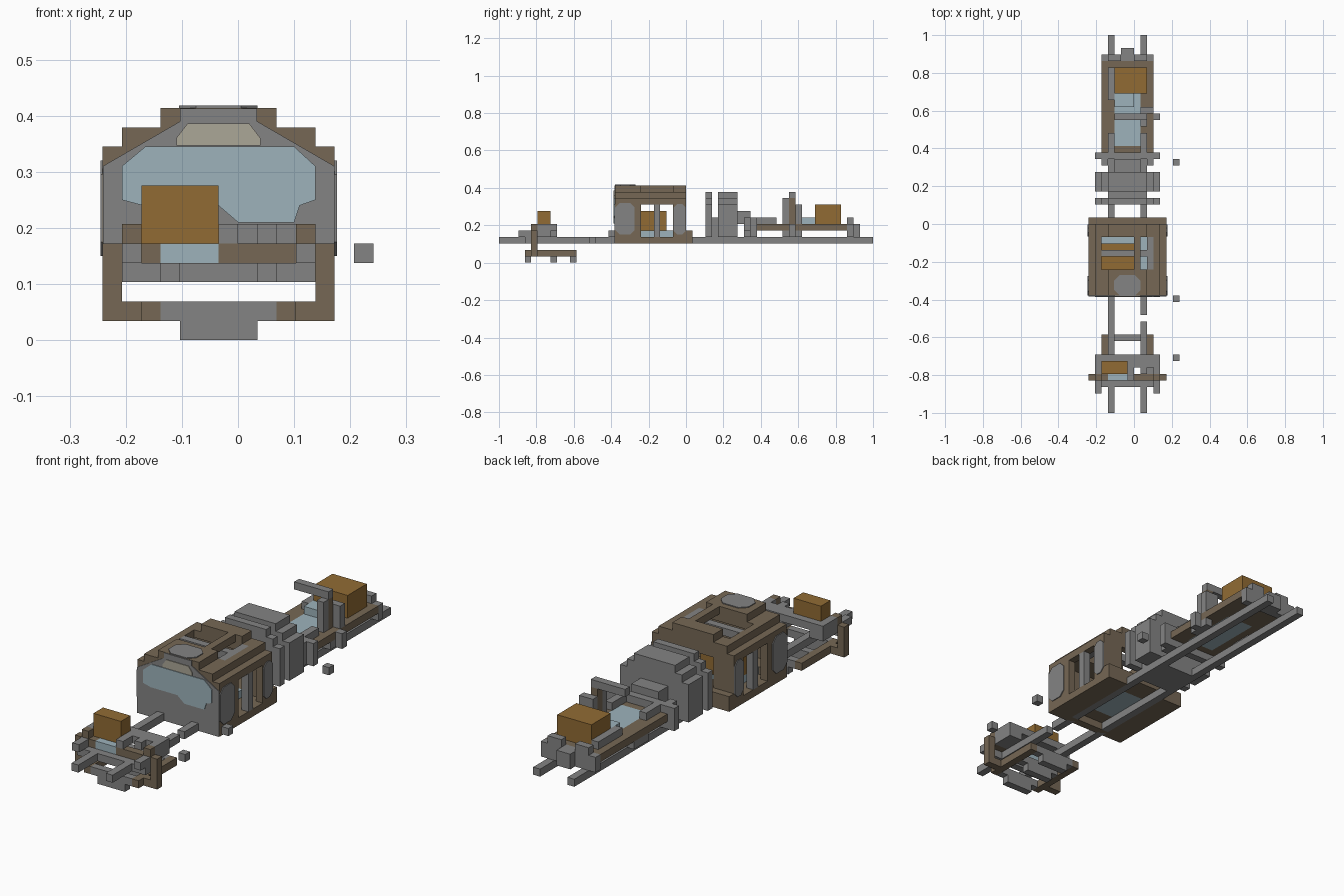
import bpy
import bmesh

if "Cube" in bpy.data.objects:
    bpy.data.objects.remove(bpy.data.objects["Cube"], do_unlink=True)

U = 1 / 29  # one block


def material(name, r, g, b):
    m = bpy.data.materials.new(name)
    m.use_nodes = True
    m.diffuse_color = (r, g, b, 1)
    m.node_tree.nodes["Principled BSDF"].inputs["Base Color"].default_value = (r, g, b, 1)
    return m


grey = material("steel grey", .23, .23, .23)
brown = material("dull brown", .18, .137, .09)
orange = material("orange brown", .285, .148, .034)
blue = material("pale glass blue", .34, .45, .5)
tan = material("pale tan", .41, .385, .31)


def finish(name, mat, bm):
    bmesh.ops.recalc_face_normals(bm, faces=bm.faces)
    mesh = bpy.data.meshes.new(name)
    bm.to_mesh(mesh)
    bm.free()
    mesh.materials.append(mat)
    obj = bpy.data.objects.new(name, mesh)
    bpy.context.collection.objects.link(obj)


def box(name, mat, xs, ys, zs, mirror=False):
    """Block between grid lines; mirror adds its twin across the body axis."""
    bm = bmesh.new()
    spans = [xs, (12 - xs[1], 12 - xs[0])] if mirror else [xs]
    for a, b in spans:
        made = bmesh.ops.create_cube(bm, size=1)["verts"]
        for v in made:
            pick = [int(c > 0) for c in v.co]
            v.co = (((a, b)[pick[0]] - 7) * U, ys[pick[1]] * U, zs[pick[2]] * U)
    finish(name, mat, bm)


def pair(name, mat, xs, ys, zs):
    box(name, mat, xs, ys, zs, mirror=True)


def plate(name, mat, axis, level, depth, points):
    """Thin painted panel on a face, outline given in the other two axes."""
    bm = bmesh.new()
    rings = []
    for offset in (0, depth):
        ring = []
        for p in points:
            co = list(p)
            co.insert(axis, level + offset)
            ring.append(bm.verts.new(co))
        bm.faces.new(ring)
        rings.append(ring)
    for i in range(len(points)):
        j = (i + 1) % len(points)
        bm.faces.new((rings[0][i], rings[0][j], rings[1][j], rings[1][i]))
    finish(name, mat, bm)


def rounded(a0, a1, b0, b1, c):
    return [(a0 + c, b0), (a1 - c, b0), (a1, b0 + c), (a1, b1 - c),
            (a1 - c, b1), (a0 + c, b1), (a0, b1 - c), (a0, b0 + c)]


# Rails, the second one broken by a short gap
box("right_rail", grey, (3, 4), (-29, 29), (3, 4))
box("left_rail_front", grey, (8, 9), (-29, -15), (3, 4))
box("left_rail_rear", grey, (8, 9), (-14, 29), (3, 4))

# Front undercarriage
for y in (-25, -21, -18):
    box("axle_block", grey, (4, 8), (y, y + 1), (0, 1))
    box("axle_bar", grey, (3, 9), (y, y + 1), (1, 2))
pair("undercarriage_beam", brown, (2, 3), (-25, -17), (1, 2))
pair("undercarriage_foot", brown, (1, 2), (-24, -23), (1, 2))
pair("undercarriage_column", brown, (0, 1), (-24, -23), (1, 5))

# Front platform
pair("bumper_end", grey, (1, 3), (-25, -24), (3, 4))
box("bumper_middle", grey, (4, 8), (-25, -24), (3, 4))
pair("bumper_block", grey, (1, 2), (-26, -24), (4, 5))
box("front_sill_right", brown, (1, 3), (-24, -23), (4, 5))
box("front_sill_glass", blue, (3, 6), (-24, -23), (4, 5))
box("front_sill_left", brown, (6, 11), (-24, -23), (4, 5))
pair("front_sill_cap", brown, (1, 2), (-24, -23), (5, 6))
box("front_sill_step", grey, (6, 7), (-24, -23), (5, 6))
box("front_deck_rear", grey, (1, 11), (-21, -20), (5, 6))
box("front_deck_edge", grey, (1, 2), (-23, -21), (5, 6))
box("front_deck_row", grey, (6, 11), (-22, -21), (5, 6))
for x in (6, 8, 10):
    box("front_deck_tooth", grey, (x, x + 1), (-23, -22), (5, 6))
pair("deck_support", grey, (1, 3), (-23, -20), (4, 5))
box("front_crate", orange, (2, 6), (-23, -21), (5, 8))

# Cabin floor and lower frame
pair("cabin_sill", brown, (0, 3), (-10, 1), (3, 4))
box("cabin_floor_front", brown, (1, 11), (-10, -8), (4, 5))
box("cabin_floor_glass", blue, (2, 9), (-8, -2), (4, 5))
box("cabin_floor_rear", brown, (3, 9), (-2, 1), (4, 5))
pair("cabin_rear_step", brown, (0, 3), (0, 1), (4, 5))
box("cabin_crate", orange, (2, 7), (-7, -3), (5, 8))

# Cabin walls with open side windows
box("cabin_front_wall", brown, (0, 12), (-11, -10), (3, 10))
pair("cabin_side_front", brown, (0, 1), (-10, -7), (4, 10))
pair("cabin_side_rear", brown, (0, 1), (-2, 0), (4, 10))
pair("cabin_side_header", brown, (0, 1), (-7, -2), (9, 10))
pair("cabin_window_post", grey, (0, 1), (-5, -4), (4, 9))
pair("cabin_door_jamb", brown, (1, 3), (-1, 0), (4, 10))
box("cabin_door_header", brown, (3, 9), (-1, 0), (9, 10))

# Stepped roof with an opening and bars
box("roof_front", brown, (1, 11), (-11, -7), (10, 11))
box("roof_rear", brown, (1, 11), (-2, 0), (10, 11))
pair("roof_edge", brown, (1, 2), (-7, -2), (10, 11))
box("roof_cap_front", brown, (3, 9), (-11, -7), (11, 12))
box("roof_cap_rear", brown, (3, 9), (-2, 0), (11, 12))
box("roof_bar_upper", brown, (7, 8), (-7, -2), (11, 12))
box("roof_bar_lower", grey, (9, 10), (-7, -2), (10, 11))
box("roof_crossbar", grey, (2, 9), (-5, -4), (10, 11))

# Painted panels on the cabin
front = -11 * U
plate("front_panel", grey, 1, front, -.004, [
    (-.241, .104), (.172, .104), (.172, .31), (.034, .39), (.034, .413),
    (-.103, .413), (-.103, .39), (-.241, .31)])
plate("windscreen", blue, 1, front, -.007, [
    (-.207, .25), (-.17, .24), (-.035, .24), (0, .21), (.1, .21), (.11, .24),
    (.138, .25), (.138, .31), (.1, .345), (-.165, .345), (-.207, .31)])
plate("upper_light", tan, 1, front, -.007, [
    (-.11, .347), (.04, .347), (.04, .36), (.02, .386), (-.09, .386), (-.11, .36)])
plate("roof_panel", grey, 2, 12 * U, .004, rounded(-.105, .035, front, -.27, .03))
for level, depth in ((-7 * U, -.004), (5 * U, .004)):
    plate("side_panel_front", grey, 0, level, depth, rounded(front, -.275, .15, .32, .025))
    plate("side_panel_rear", grey, 0, level, depth, rounded(-.066, -.002, .15, .315, .02))

# Stepped engine housing behind the cabin
for name, ys in (("housing_wall", (3, 4)), ("housing_block", (5, 8))):
    box(name + "_base", grey, (1, 11), ys, (4, 9))
    box(name + "_shoulder", grey, (2, 10), ys, (9, 10))
    box(name + "_top", grey, (3, 9), ys, (10, 11))
box("housing_link", grey, (3, 9), (4, 5), (4, 7))
box("housing_underside", grey, (4, 8), (3, 8), (3, 4))
box("coupling_beam", grey, (4, 8), (8, 10), (6, 8))
pair("coupling_leg", grey, (2, 3), (9, 10), (4, 7))
box("coupling_crossbar", grey, (1, 11), (10, 11), (4, 7))
pair("coupling_arm", grey, (3, 4), (11, 14), (6, 7))

# Rear wagon frame and deck
pair("rear_side_beam", brown, (2, 4), (11, 25), (5, 6))
box("rear_deck_front", brown, (4, 8), (11, 12), (5, 6))
box("rear_deck_glass", blue, (4, 8), (12, 20), (5, 6))
box("rear_deck_back", brown, (4, 8), (20, 25), (5, 6))
pair("rear_leg", grey, (2, 3), (15, 18), (4, 5))
box("rear_glass_block", blue, (4, 7), (18, 20), (6, 7))
box("rear_crate", orange, (4, 9), (20, 24), (6, 9))
box("rear_side_rail", grey, (3, 4), (19, 24), (6, 7))

# Rear mast with crossbar
box("mast", grey, (8, 9), (15, 16), (4, 10))
box("mast_middle", brown, (8, 9), (16, 17), (6, 10))
box("mast_back", grey, (8, 10), (17, 18), (6, 9))
box("mast_crossbar", grey, (4, 9), (16, 17), (10, 11))
box("mast_foot", grey, (10, 11), (16, 17), (4, 6))

# Rear end
box("tail_bar", grey, (2, 10), (25, 26), (4, 6))
pair("tail_block", grey, (3, 5), (25, 26), (6, 7))
box("tail_hitch", grey, (5, 7), (26, 27), (4, 6))

# Loose blocks beside the train
for y in (-21, -12, 9):
    box("loose_block", grey, (13, 14), (y, y + 1), (4, 5))
